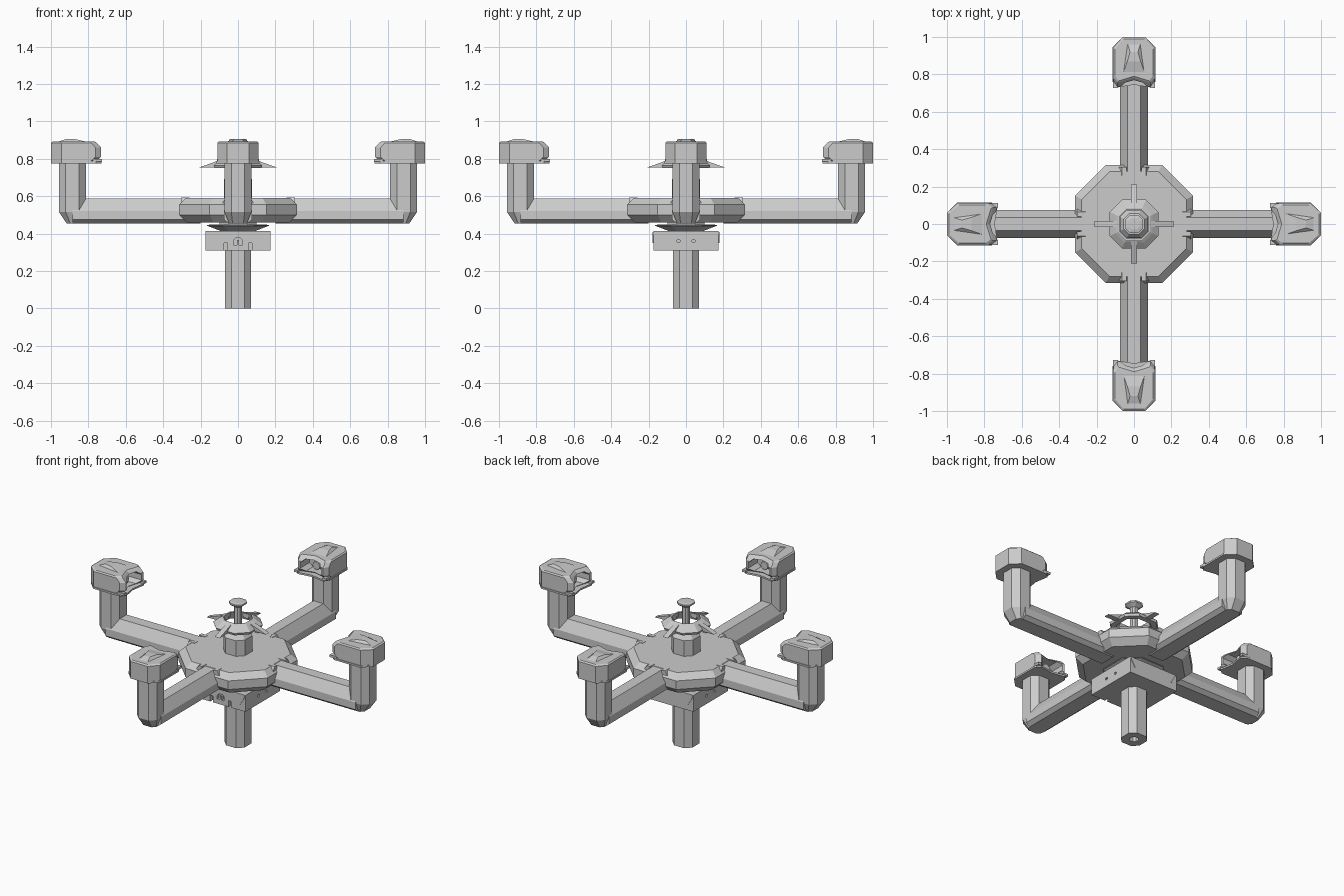
import bpy, bmesh
from math import radians, cos, sin, pi

if "Cube" in bpy.data.objects:
    bpy.data.objects.remove(bpy.data.objects["Cube"])


def loft(name, loops):
    """Skin a stack of equal-sized vertex loops and cap both ends."""
    bm = bmesh.new()
    rings = [[bm.verts.new(p) for p in l] for l in loops]
    n = len(loops[0])
    for a, b in zip(rings, rings[1:]):
        for i in range(n):
            bm.faces.new((a[i], a[(i + 1) % n], b[(i + 1) % n], b[i]))
    bm.faces.new(rings[0][::-1])
    bm.faces.new(rings[-1])
    bmesh.ops.recalc_face_normals(bm, faces=bm.faces)
    me = bpy.data.meshes.new(name)
    bm.to_mesh(me)
    bm.free()
    ob = bpy.data.objects.new(name, me)
    bpy.context.collection.objects.link(ob)
    return ob


def octa(a, z, k=0.5, cx=0.0):
    """Octagon with flat sides at distance a and half side a*k."""
    b = a * k
    return [(cx + x, y, z) for x, y in ((a, -b), (a, b), (b, a), (-b, a),
                                        (-a, b), (-a, -b), (-b, -a), (b, -a))]


def box(name, x0, x1, y0, y1, z0, z1):
    return loft(name, [[(x0, y0, z), (x1, y0, z), (x1, y1, z), (x0, y1, z)] for z in (z0, z1)])


def cut(ob, cutter):
    m = ob.modifiers.new("cut", 'BOOLEAN')
    m.object, m.operation, m.solver = cutter, 'DIFFERENCE', 'EXACT'
    bpy.context.view_layer.objects.active = ob
    bpy.ops.object.modifier_apply(modifier=m.name)
    bpy.data.objects.remove(cutter)


def four(ob):
    """Repeat a part around the z axis, sharing its mesh."""
    for i in range(1, 4):
        c = bpy.data.objects.new(f"{ob.name}_{i + 1}", ob.data)
        c.rotation_euler.z = i * pi / 2
        bpy.context.collection.objects.link(c)


# Lower post with a socket in its foot
post = loft("lower_post", [octa(.07, 0), octa(.07, .33)])
cut(post, loft("socket_cutter", [octa(.025, -.02), octa(.025, .05)]))

# Square mounting box with slots, arch and bolt holes
base = box("mounting_box", -.175, .175, -.175, .175, .31, .415)
for s in (-1, 1):
    cut(base, box("slot_cutter", s * .065 - .009, s * .065 + .009, -.2, -.15, .30, .35))
    for e in (-1, 1):
        bolt = [[(e * x, s * .04 + .009 * cos(t * pi / 4), .36 + .009 * sin(t * pi / 4))
                 for t in range(8)] for x in (.155, .2)]
        cut(base, loft("bolt_cutter", bolt))
arch = [(-.025, .34), (.025, .34), (.025, .362), (.013, .376), (-.013, .376), (-.025, .362)]
cut(base, loft("arch_cutter", [[(x, y, z) for x, z in arch] for y in (-.2, -.155)]))
box("arch_pin", -.006, .006, -.174, -.15, .335, .365)

# Corner braces on the front of the box
for s in (-1, 1):
    brace = [(.165, .408), (.175, .408), (.14, .35), (.132, .355)]
    for y in (-.179, .173):
        loft("corner_brace", [[(s * x, y + d, z) for x, z in brace] for d in (0, .006)])

# Flared collar between box and hub
loft("hub_collar", [octa(.08, .41), octa(.10, .417), octa(.165, .442),
                    octa(.165, .447), octa(.10, .45), octa(.10, .47)])

# Octagonal hub with bevelled rims
loft("hub", [octa(.275, .46, .48), octa(.315, .50, .48), octa(.315, .555, .48), octa(.28, .59, .47)])

# Upper stump, rod and cap
loft("upper_stump", [octa(.075, .58), octa(.075, .69), octa(.055, .715), octa(.03, .72)])
loft("rod", [octa(.022, .71), octa(.022, .89)])
loft("rod_cap", [octa(.022, .875), octa(.047, .893), octa(.047, .903), octa(.03, .907)])

# Open ring crown and its four fins
crown = loft("crown_ring", [octa(.125, .75), octa(.13, .765), octa(.10, .79), octa(.085, .80)])
cut(crown, loft("crown_cutter", [octa(.10, .73), octa(.07, .82)]))
fin = [(.08, .765), (.12, .753), (.21, .753), (.12, .785), (.08, .80)]
four(loft("crown_fin", [[(x, y, z) for x, z in fin] for y in (-.017, .017)]))

# Horizontal arms
section = [(-.035, .588), (.035, .588), (.075, .522), (.075, .475),
           (.05, .455), (-.05, .455), (-.075, .475), (-.075, .522)]
four(loft("arm", [[(x, y, z) for y, z in section] for x in (.2, .885)]))

# Sleeve lips where the arms leave the hub
lip = [(.04, .592), (.065, .592), (.085, .56), (.085, .49), (.06, .49), (.04, .56)]
for s in (-1, 1):
    four(loft("arm_lip", [[(x, s * y, z) for y, z in lip] for x in (.26, .305)]))

# Upright limbs with a bevelled elbow
limb = loft("upright", [octa(.048, .455, .6, .868), octa(.072, .515, .5, .885),
                        octa(.072, .785, .5, .885)])
four(limb)

# Base plates under the heads
plate = [(1.0, .06), (.945, .115), (.76, .115), (.73, .09), (.745, 0)]
plate += [(x, -y) for x, y in plate[3::-1]]
four(loft("head_plate", [[(x, y, z) for x, y in plate] for z in (.776, .787)]))


# Heads with an open mouth facing the centre
def outline(inner, w, z, out=1.0):
    half = [(out, .06 * w), (out - .055, .11 * w), (inner + .03, .11 * w),
            (inner, .088 * w), (inner + .025, 0)]
    return [(x, y, z) for x, y in half + [(x, -y) for x, y in half[3::-1]]]


head = loft("head", [outline(.76, 1, .785), outline(.732, 1, .81), outline(.732, 1, .86),
                     outline(.755, 1, .885), outline(.765, .93, .892, .99)])
mouth = [(-.075, .815), (-.05, .795), (.05, .795), (.075, .815),
         (.075, .85), (.05, .873), (-.05, .873), (-.075, .85)]
cut(head, loft("mouth_cutter", [[(x, y, z) for y, z in mouth] for x in (.70, .83)]))
four(head)

# Low raised panel on each head
loops = [[(x0, -w, z), (x1, -w * .6, z), (x1, w * .6, z), (x0, w, z)]
         for x0, x1, w, z in ((.80, .97, .06, .889), (.87, .92, .035, .905))]
four(loft("head_panel", loops))

# Side hinges and a recessed muzzle in each mouth
for s in (-1, 1):
    four(box("mouth_hinge", .728, .775, s * .10 - .012, s * .10 + .012, .785, .80))
muzzle = [[(x, r * cos(t * pi / 4), .83 + r * sin(t * pi / 4)) for t in range(8)]
          for x, r in ((.84, .032), (.79, .026))]
four(loft("muzzle", muzzle))
